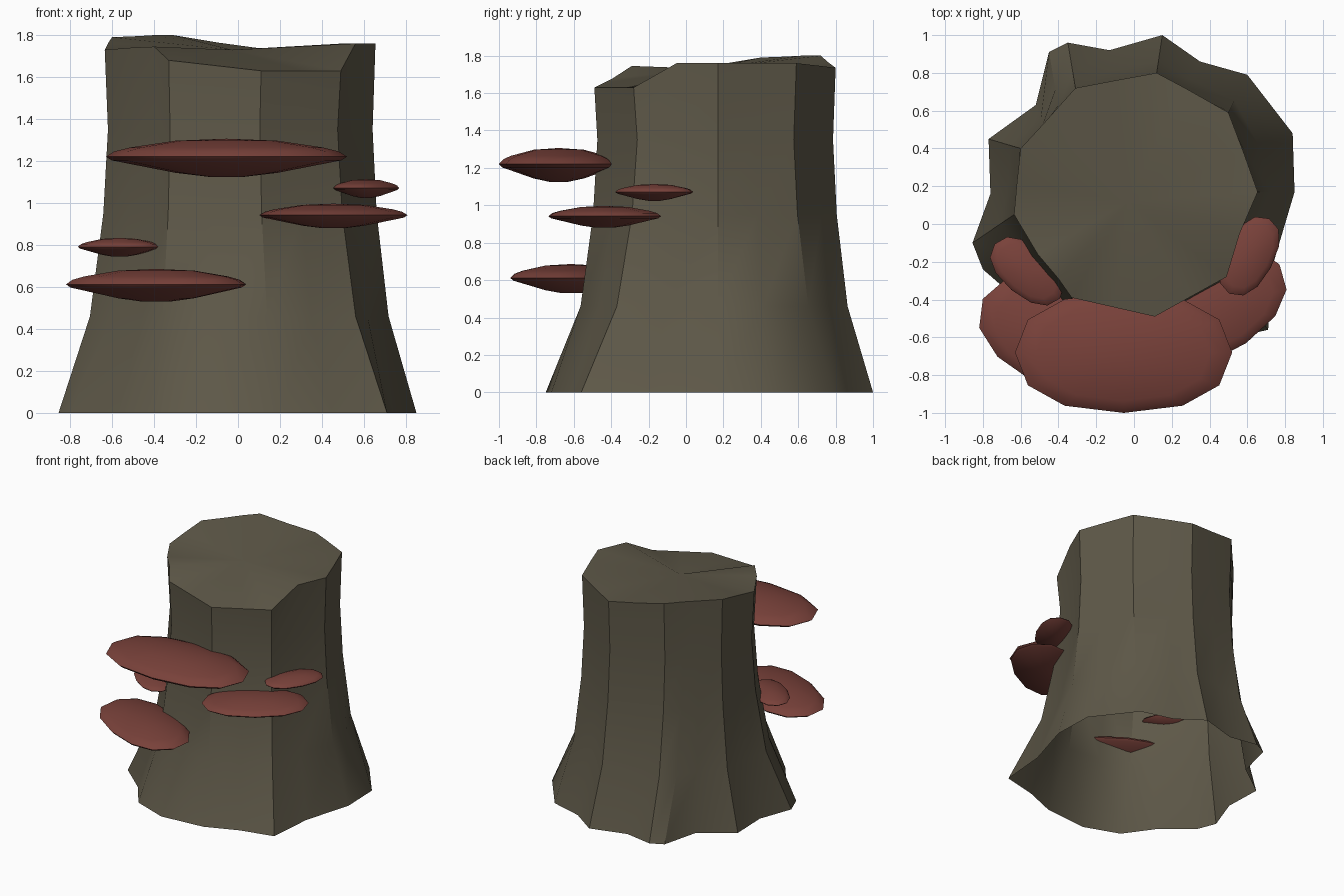
import bpy, bmesh, math
from mathutils import Matrix

if "Cube" in bpy.data.objects:
    bpy.data.objects.remove(bpy.data.objects["Cube"])


def material(name, rgb):
    m = bpy.data.materials.new(name)
    m.diffuse_color = (*rgb, 1)
    m.use_nodes = True
    m.node_tree.nodes["Principled BSDF"].inputs["Base Color"].default_value = m.diffuse_color
    return m


bark = material("dull bark brown", (0.112, 0.098, 0.065))
red = material("fungus red", (0.19, 0.053, 0.042))


def loft(name, rings, mat, bottom=None, top=None, angle=35):
    """Skin stacked rings, with optional centre points closing the ends."""
    bm = bmesh.new()
    vs = [[bm.verts.new(p) for p in r] for r in rings]
    n = len(vs[0])
    for a, b in zip(vs, vs[1:]):
        for i in range(n):
            j = (i + 1) % n
            bm.faces.new((a[i], a[j], b[j], b[i]))
    for centre, ring, flip in ((bottom, vs[0], True), (top, vs[-1], False)):
        if centre:
            c = bm.verts.new(centre)
            for i in range(n):
                p, q = ring[i], ring[(i + 1) % n]
                bm.faces.new((q, p, c) if flip else (p, q, c))
    me = bpy.data.meshes.new(name)
    bm.to_mesh(me)
    bm.free()
    me.materials.append(mat)
    ob = bpy.data.objects.new(name, me)
    bpy.context.collection.objects.link(ob)
    bpy.ops.object.select_all(action='DESELECT')
    ob.select_set(True)
    bpy.context.view_layer.objects.active = ob
    bpy.ops.object.shade_smooth_by_angle(angle=math.radians(angle))
    return ob


# Stump outline, counterclockwise from the front: root x, y, broken rim x, y, z
outline = [
    (0.20, -0.72, 0.11, -0.49, 1.63), (0.45, -0.62, 0.30, -0.385, 1.63),
    (0.71, -0.56, 0.49, -0.28, 1.63), (0.74, -0.20, 0.56, -0.05, 1.76),
    (0.85, 0.17, 0.655, 0.17, 1.76), (0.84, 0.48, 0.58, 0.38, 1.76),
    (0.60, 0.79, 0.50, 0.59, 1.76), (0.35, 0.86, 0.27, 0.72, 1.745),
    (0.15, 1.00, 0.12, 0.80, 1.735), (-0.13, 0.92, -0.10, 0.76, 1.765),
    (-0.35, 0.96, -0.31, 0.72, 1.80), (-0.45, 0.91, -0.40, 0.62, 1.80),
    (-0.52, 0.63, -0.48, 0.53, 1.795), (-0.77, 0.45, -0.60, 0.40, 1.79),
    (-0.76, 0.16, -0.62, 0.22, 1.76), (-0.855, -0.10, -0.635, 0.05, 1.73),
    (-0.80, -0.24, -0.51, -0.16, 1.74), (-0.57, -0.44, -0.40, -0.29, 1.745),
    (-0.42, -0.65, -0.33, -0.39, 1.68), (-0.15, -0.75, -0.11, -0.44, 1.655),
]
# Flare of the roots at each height (None = the uneven rim); the base stays open
flare = [(0, 1), (0.46, 0.32), (0.95, 0.03), (1.35, -0.07), (None, 0)]
rings = [[(tx + f * (bx - tx), ty + f * (by - ty), tz if z is None else z)
          for bx, by, tx, ty, tz in outline] for z, f in flare]
loft("stump", rings, bark, top=(-0.03, 0.12, 1.73))

# Bracket fungus profile: radius fraction, height fraction
profile = [(0.15, -1), (0.42, -0.8), (0.95, -0.16), (1, 0.03),
           (0.93, 0.3), (0.8, 0.5), (0.42, 0.85)]


def bracket(name, x, y, z, length, depth, height, turn, sides=12):
    rot = Matrix.Rotation(math.radians(turn), 2)

    def point(r, h, i):
        a = 2 * math.pi * i / sides
        c, s = math.cos(a), math.sin(a)
        u = length * math.copysign(abs(c) ** 0.88, c)
        v = depth * math.copysign(abs(s) ** 0.88, s)
        px = rot[0][0] * u + rot[0][1] * v
        py = rot[1][0] * u + rot[1][1] * v
        return (x + r * px, y + r * py, z + h * height)

    loft(name, [[point(r, h, i) for i in range(sides)] for r, h in profile],
         red, bottom=(x, y, z - height), top=(x, y, z + height * 0.95), angle=40)


# Shelves growing around the front of the stump
bracket("large_upper_bracket", -0.055, -0.68, 1.218, 0.575, 0.32, 0.093, 0)
bracket("lower_left_bracket", -0.39, -0.615, 0.61, 0.465, 0.265, 0.08, -28)
bracket("right_bracket", 0.455, -0.435, 0.94, 0.385, 0.24, 0.06, 35)
bracket("small_right_bracket", 0.61, -0.17, 1.07, 0.225, 0.13, 0.046, 62)
bracket("small_left_bracket", -0.565, -0.25, 0.79, 0.225, 0.13, 0.046, -40)
